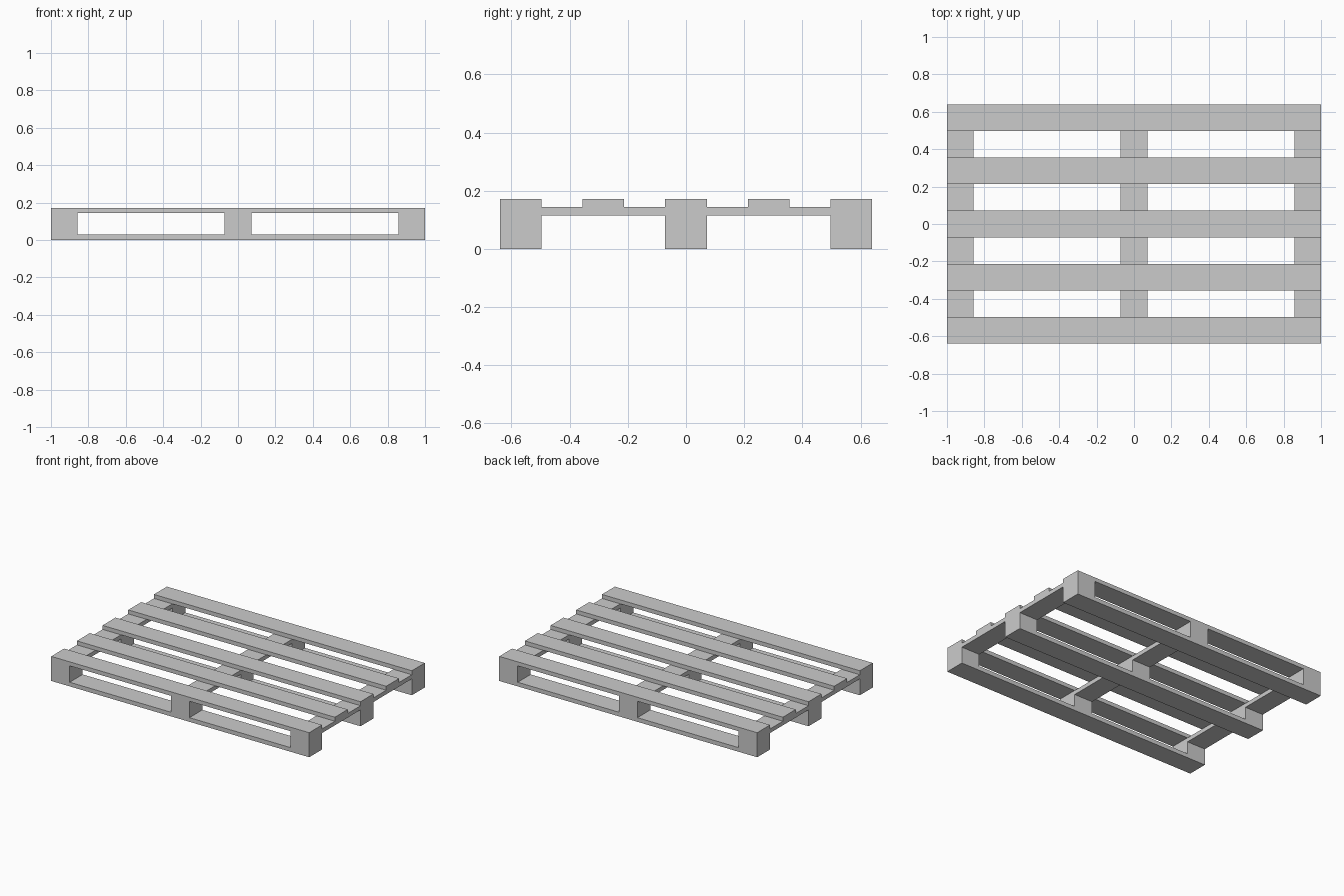
import bpy

if "Cube" in bpy.data.objects:
    bpy.data.objects.remove(bpy.data.objects["Cube"])

W = 0.143            # width of every board and block
HALF_X, HALF_Y = 1.0, 0.64
Z_BOTTOM, Z_BLOCK, Z_STRINGER, Z_TOP = 0.029, 0.115, 0.144, 0.172


def box(name, x, y, z0, z1, sx, sy):
    bpy.ops.mesh.primitive_cube_add(size=1, location=(x, y, (z0 + z1) / 2))
    ob = bpy.context.object
    ob.name = name
    ob.scale = (sx, sy, z1 - z0)
    bpy.ops.object.transform_apply(location=False, rotation=False, scale=True)
    return ob


xs = [i * (HALF_X - W / 2) for i in (-1, 0, 1)]
ys = [i * (HALF_Y - W / 2) for i in (-1, -0.5, 0, 0.5, 1)]

# Five deck boards along x
for i, y in enumerate(ys):
    box(f"deck_board_{i + 1}", 0, y, Z_STRINGER, Z_TOP, 2 * HALF_X, W)

# Three cross boards along y, under the deck
for i, x in enumerate(xs):
    box(f"cross_board_{i + 1}", x, 0, Z_BLOCK, Z_STRINGER, W, 2 * HALF_Y)

# Three skids on the ground, each with three spacer blocks
for j, y in enumerate(ys[::2]):
    box(f"skid_board_{j + 1}", 0, y, 0, Z_BOTTOM, 2 * HALF_X, W)
    for i, x in enumerate(xs):
        box(f"spacer_block_{j + 1}_{i + 1}", x, y, Z_BOTTOM, Z_BLOCK, W, W)
